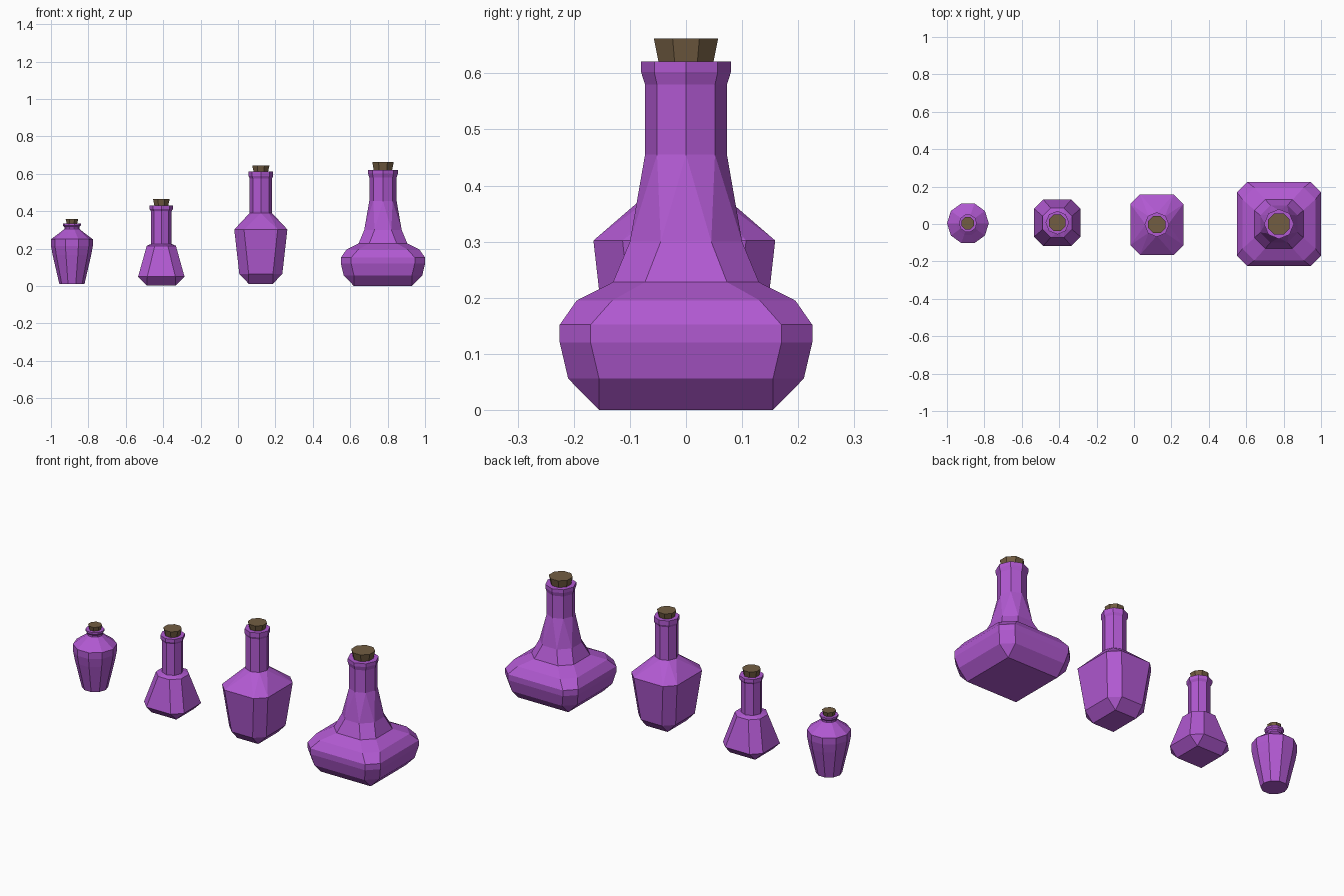
import bpy, bmesh
from math import cos, sin, pi

if "Cube" in bpy.data.objects:
    bpy.data.objects.remove(bpy.data.objects["Cube"], do_unlink=True)


def material(name, color):
    m = bpy.data.materials.new(name)
    m.use_nodes = True
    m.diffuse_color = (*color, 1)
    m.node_tree.nodes["Principled BSDF"].inputs["Base Color"].default_value = (*color, 1)
    return m


GLASS = material("purple_glass", (0.44, 0.10, 0.64))
CORK = material("brown_cork", (0.17, 0.11, 0.055))


def round_ring(z, radius, sides=8, turn=0.0):
    """Regular polygon, first corner on +x unless turned."""
    return [(radius * cos(2 * pi * (i + turn) / sides),
             radius * sin(2 * pi * (i + turn) / sides), z) for i in range(sides)]


def square_ring(z, half, flat, deep=0.0):
    """Square with cut corners; flat is half the length of each straight side."""
    hy, fy = half + deep, flat + deep
    quarter = [(half, -fy), (half, fy), (flat, hy), (-flat, hy)]
    return [(x, y, z) for x, y in quarter + [(-x, -y) for x, y in quarter]]


def loft(name, location, rings, mat, twist_at=None):
    """Skin stacked rings; at twist_at the ring corners interlock as triangles."""
    bm = bmesh.new()
    loops = [[bm.verts.new(p) for p in ring] for ring in rings]
    n = len(loops[0])
    for k, (a, b) in enumerate(zip(loops, loops[1:])):
        for i in range(n):
            j = (i + 1) % n
            if k == twist_at:
                bm.faces.new((a[i], a[j], b[i]))
                bm.faces.new((b[i], a[j], b[j]))
            else:
                bm.faces.new((a[i], a[j], b[j], b[i]))
    bm.faces.new(loops[0][::-1])
    bm.faces.new(loops[-1])
    bmesh.ops.remove_doubles(bm, verts=bm.verts, dist=0.0005)
    bmesh.ops.recalc_face_normals(bm, faces=bm.faces)
    mesh = bpy.data.meshes.new(name)
    bm.to_mesh(mesh)
    bm.free()
    mesh.materials.append(mat)
    obj = bpy.data.objects.new(name, mesh)
    obj.location = location
    bpy.context.collection.objects.link(obj)
    return obj


def bottle(name, x, y, body, neck, cork, sides=8, deep=0.0):
    """Body rings (z, half, flat) or (z, radius), neck rings (z, radius), cork (z0, r0, z1, r1)."""
    faceted = len(body[0]) == 3
    if faceted:
        rings = [square_ring(*r, deep) for r in body]
    else:
        rings = [round_ring(*r, sides) for r in body]
    rings += [round_ring(z, r, sides) for z, r in neck]
    loft(name + "_bottle", (x, y, 0), rings, GLASS, len(body) - 1 if faceted else None)
    z0, r0, z1, r1 = cork
    loft(name + "_cork", (x, y, 0),
         [round_ring(z0 - 0.01, r0, 8, 0.5), round_ring(z1, r1, 8, 0.5)], CORK)


# Small round vial
bottle("round_vial", -0.888, 0.004,
       [(0.01, 0.067), (0.165, 0.103), (0.215, 0.112), (0.25, 0.112), (0.285, 0.065)],
       [(0.305, 0.04), (0.315, 0.04), (0.323, 0.048), (0.334, 0.048)],
       (0.334, 0.028, 0.358, 0.036), sides=10)

# Cone-shaped flask
bottle("cone_flask", -0.41, 0.007,
       [(0.003, 0.077, 0.077), (0.05, 0.124, 0.075), (0.215, 0.078, 0.035)],
       [(0.225, 0.055), (0.4, 0.055), (0.412, 0.063), (0.43, 0.063)],
       (0.43, 0.038, 0.465, 0.048))

# Tall shouldered bottle, deeper than it is wide
bottle("shouldered", 0.122, -0.003,
       [(0.012, 0.065, 0.065), (0.065, 0.115, 0.065), (0.302, 0.142, 0.09)],
       [(0.39, 0.06), (0.575, 0.06), (0.588, 0.066), (0.613, 0.066)],
       (0.613, 0.04, 0.645, 0.05), deep=0.02)

# Large squat decanter
bottle("decanter", 0.775, 0.0,
       [(0.0, 0.155, 0.155), (0.056, 0.21, 0.155), (0.12, 0.225, 0.17),
        (0.152, 0.225, 0.17), (0.195, 0.195, 0.132), (0.228, 0.13, 0.073),
        (0.3, 0.1, 0.045)],
       [(0.455, 0.073), (0.58, 0.073), (0.602, 0.08), (0.621, 0.08)],
       (0.621, 0.051, 0.662, 0.062))
